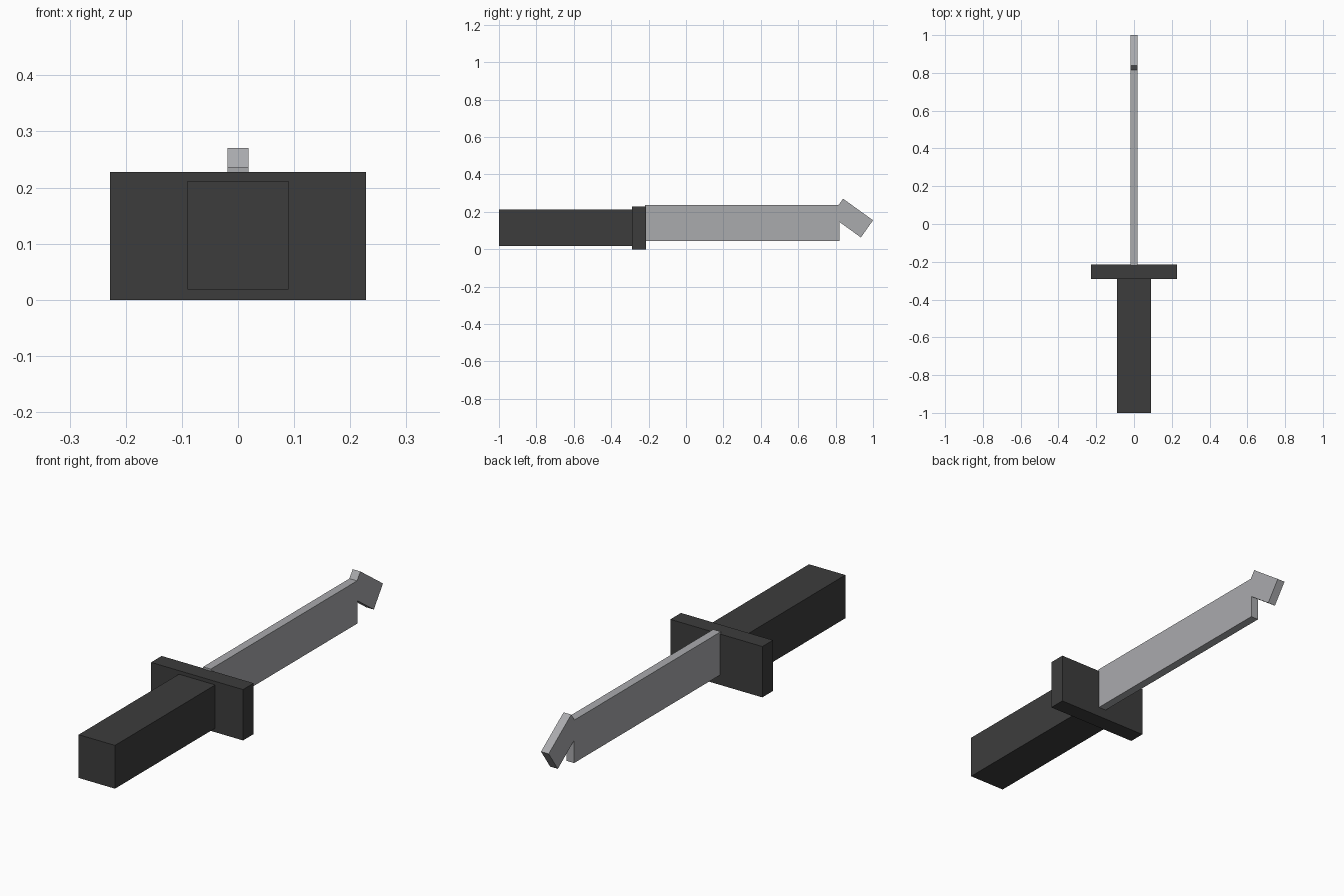
import bpy
import bmesh

cube = bpy.data.objects.get("Cube")
if cube:
    bpy.data.objects.remove(cube, do_unlink=True)


def make_material(name, rgb):
    mat = bpy.data.materials.new(name)
    mat.use_nodes = True
    color = (*rgb, 1.0)
    mat.diffuse_color = color
    mat.node_tree.nodes["Principled BSDF"].inputs["Base Color"].default_value = color
    return mat


def extrude_profile(name, outline, half_width, mat):
    """Extrude a (y, z) outline symmetrically along x."""
    bm = bmesh.new()
    face = bm.faces.new([bm.verts.new((-half_width, y, z)) for y, z in outline])
    side = bmesh.ops.extrude_face_region(bm, geom=[face])["geom"]
    verts = [v for v in side if isinstance(v, bmesh.types.BMVert)]
    bmesh.ops.translate(bm, verts=verts, vec=(2 * half_width, 0, 0))
    bmesh.ops.recalc_face_normals(bm, faces=bm.faces)
    mesh = bpy.data.meshes.new(name)
    bm.to_mesh(mesh)
    bm.free()
    mesh.materials.append(mat)
    obj = bpy.data.objects.new(name, mesh)
    bpy.context.collection.objects.link(obj)
    return obj


def box(name, half_width, y0, y1, z0, z1, mat):
    return extrude_profile(name, [(y0, z0), (y1, z0), (y1, z1), (y0, z1)], half_width, mat)


charcoal = make_material("charcoal", (0.046, 0.046, 0.046))
steel = make_material("steel grey", (0.40, 0.405, 0.42))

# Handle and cross guard
box("grip", 0.09, -1.0, -0.288, 0.018, 0.212, charcoal)
box("guard", 0.228, -0.29, -0.215, 0.0, 0.228, charcoal)

# Blade with its tilted, hooked tip
blade_outline = [
    (-0.22, 0.045), (0.82, 0.045), (0.82, 0.146), (0.935, 0.063),
    (1.0, 0.155), (0.84, 0.27), (0.816, 0.237), (-0.22, 0.237),
]
extrude_profile("blade", blade_outline, 0.019, steel)
